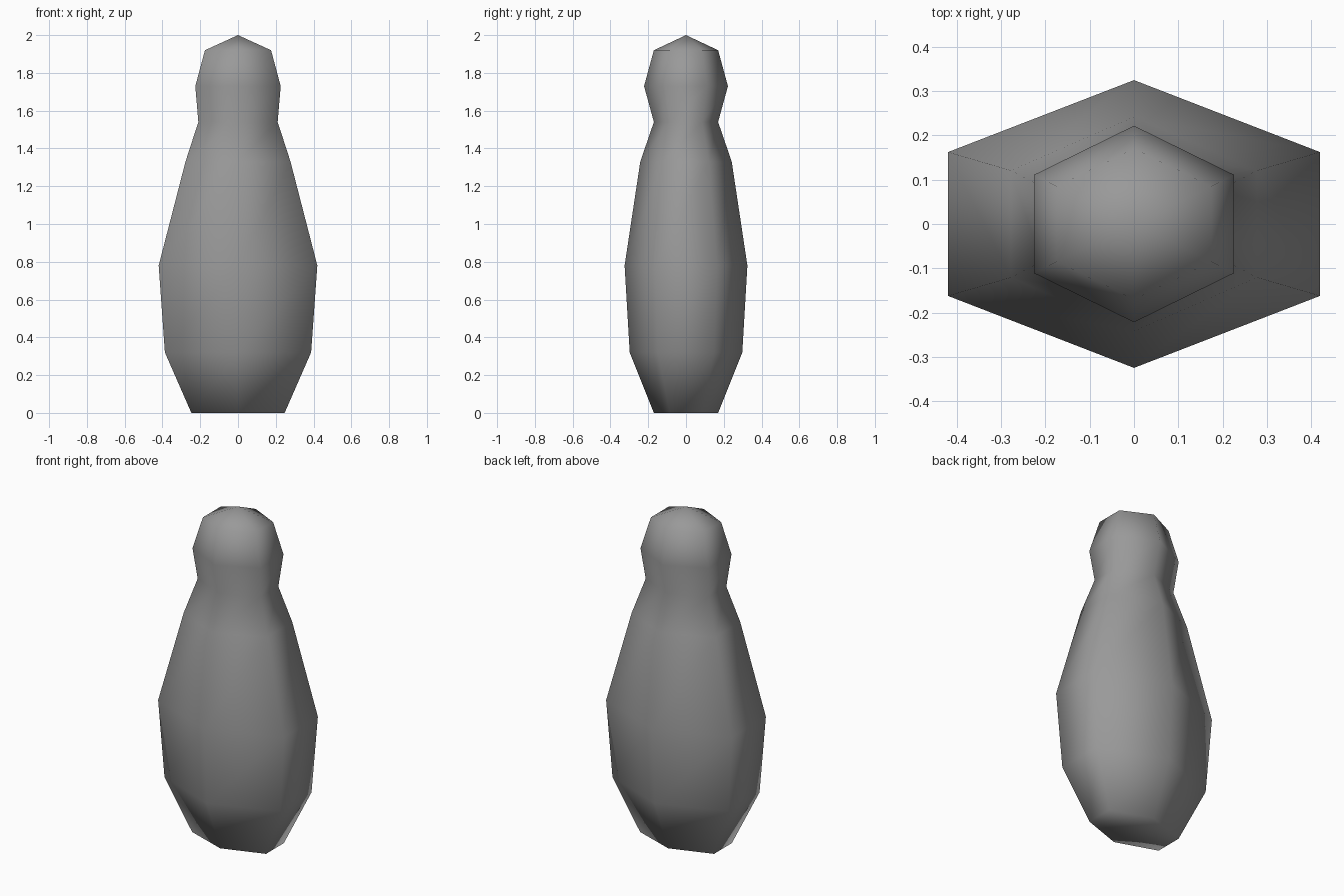
import bpy
import bmesh
from math import sin, cos, pi

cube = bpy.data.objects.get("Cube")
if cube:
    bpy.data.objects.remove(cube, do_unlink=True)

SIDES = 6
# Profile of the body: height, half width in x, half depth in y
PROFILE = [
    (0.00, 0.247, 0.17),    # foot
    (0.32, 0.387, 0.298),   # lower belly
    (0.78, 0.42, 0.325),    # belly
    (1.33, 0.278, 0.242),   # shoulder
    (1.54, 0.21, 0.17),     # neck
    (1.73, 0.226, 0.222),   # head
    (1.92, 0.175, 0.17),    # crown
]
TOP = 2.0


def make_material(name, colour):
    mat = bpy.data.materials.new(name)
    mat.use_nodes = True
    mat.diffuse_color = colour
    mat.node_tree.nodes["Principled BSDF"].inputs["Base Color"].default_value = colour
    return mat


def add_ring(bm, z, half_x, half_y):
    """Six-sided ring with corners on the front and back."""
    ring = []
    for i in range(SIDES):
        a = pi / 2 + 2 * pi * i / SIDES
        ring.append(bm.verts.new((half_x * cos(a) / cos(pi / SIDES), half_y * sin(a), z)))
    return ring


# Body: stacked rings joined by quads, with a flat base and a pointed crown
bm = bmesh.new()
rings = [add_ring(bm, *row) for row in PROFILE]
tip = bm.verts.new((0, 0, TOP))
for i in range(SIDES):
    j = (i + 1) % SIDES
    for low, high in zip(rings, rings[1:]):
        bm.faces.new((low[i], low[j], high[j], high[i]))
    bm.faces.new((rings[-1][i], rings[-1][j], tip))
bm.faces.new(rings[0][::-1])
bmesh.ops.recalc_face_normals(bm, faces=bm.faces)
for face in bm.faces:
    face.smooth = True

mesh = bpy.data.meshes.new("pin_body")
bm.to_mesh(mesh)
bm.free()
mesh.materials.append(make_material("mid grey", (0.32, 0.32, 0.32, 1)))
body = bpy.data.objects.new("pin_body", mesh)
bpy.context.collection.objects.link(body)
